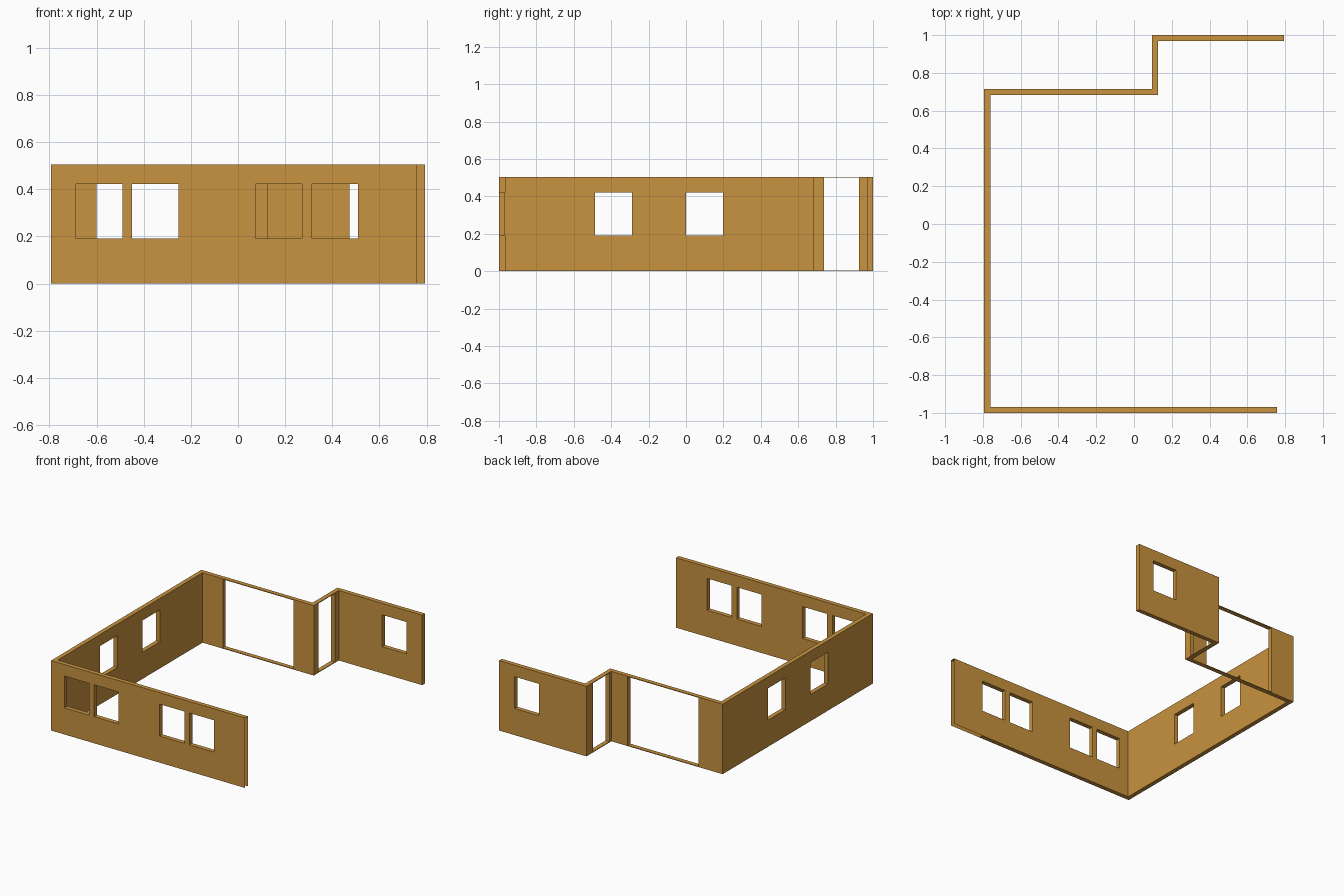
import bpy, bmesh
from mathutils import Matrix, Vector

if "Cube" in bpy.data.objects:
    bpy.data.objects.remove(bpy.data.objects["Cube"])

H = 0.505            # wall height
T = 0.032            # wall thickness
X0, X1 = -0.793, 0.793
END = 0.757          # free end of the front wall
JOG = 0.127          # inner face of the stepped wall
BACK = 0.715         # outer face of the back wall


def new_object(name, bm):
    me = bpy.data.meshes.new(name)
    bm.to_mesh(me)
    bm.free()
    ob = bpy.data.objects.new(name, me)
    bpy.context.collection.objects.link(ob)
    return ob


# walls: plan outline extruded upward
plan = [(END, -1), (END, -1 + T), (X0 + T, -1 + T), (X0 + T, BACK - T),
        (JOG, BACK - T), (JOG, 1 - T), (X1, 1 - T), (X1, 1),
        (JOG - T, 1), (JOG - T, BACK), (X0, BACK), (X0, -1)]
bm = bmesh.new()
base = bm.faces.new([bm.verts.new((x, y, 0)) for x, y in plan])
ext = bmesh.ops.extrude_face_region(bm, geom=[base])
top = [g for g in ext["geom"] if isinstance(g, bmesh.types.BMVert)]
bmesh.ops.translate(bm, verts=top, vec=(0, 0, H))
bmesh.ops.recalc_face_normals(bm, faces=bm.faces)
walls = new_object("house_walls", bm)

# openings: boxes running through each wall
cut = bmesh.new()


def opening(a0, a1, wall, axis, z0=0.192, z1=0.422):
    size, mid = (a1 - a0, 3 * T, z1 - z0), ((a0 + a1) / 2, wall, (z0 + z1) / 2)
    if axis == "y":
        size, mid = (size[1], size[0], size[2]), (mid[1], mid[0], mid[2])
    m = Matrix.Translation(Vector(mid)) @ Matrix.Diagonal((*size, 1))
    bmesh.ops.create_cube(cut, size=1, matrix=m)


for x in (-0.687, -0.449, 0.075, 0.313):          # front windows
    opening(x, x + 0.196, -1 + T / 2, "x")
for y in (-0.486, 0.0):                           # left windows
    opening(y, y + 0.198, X0 + T / 2, "y")
opening(0.472, 0.668, 1 - T / 2, "x")             # rear window
opening(-0.6, -0.035, BACK - T / 2, "x", 0.005, 0.5)   # wide back doorway
opening(0.737, 0.925, JOG - T / 2, "y", 0.005, 0.5)    # side doorway
cutter = new_object("opening_cutter", cut)
cutter.hide_render = True

mod = walls.modifiers.new("openings", "BOOLEAN")
mod.operation, mod.solver, mod.object = "DIFFERENCE", "EXACT", cutter
bpy.context.view_layer.objects.active = walls
bpy.ops.object.modifier_apply(modifier=mod.name)
bpy.data.objects.remove(cutter)

# open free end of the front wall and the underside next to it
bm = bmesh.new()
bm.from_mesh(walls.data)
under = [f for f in bm.faces if f.normal.z < -0.9 and f.calc_center_median().z < 0.001]
geom = under + list({e for f in under for e in f.edges}) + list({v for f in under for v in f.verts})
bmesh.ops.bisect_plane(bm, geom=geom, plane_co=(0.509, 0, 0), plane_no=(1, 0, 0))
gone = []
for f in bm.faces:
    front = all(v.co.y < -0.9 for v in f.verts)
    is_end = all(abs(v.co.x - END) < 0.001 for v in f.verts)
    is_under = all(v.co.z < 0.001 and v.co.x > 0.508 for v in f.verts)
    if front and (is_end or is_under):
        gone.append(f)
bmesh.ops.delete(bm, geom=gone, context="FACES_ONLY")
bm.to_mesh(walls.data)
bm.free()

mat = bpy.data.materials.new("ochre")
mat.diffuse_color = (0.58, 0.29, 0.05, 1)
mat.use_nodes = True
mat.node_tree.nodes["Principled BSDF"].inputs["Base Color"].default_value = mat.diffuse_color
walls.data.materials.clear()
walls.data.materials.append(mat)
for p in walls.data.polygons:
    p.material_index = 0
